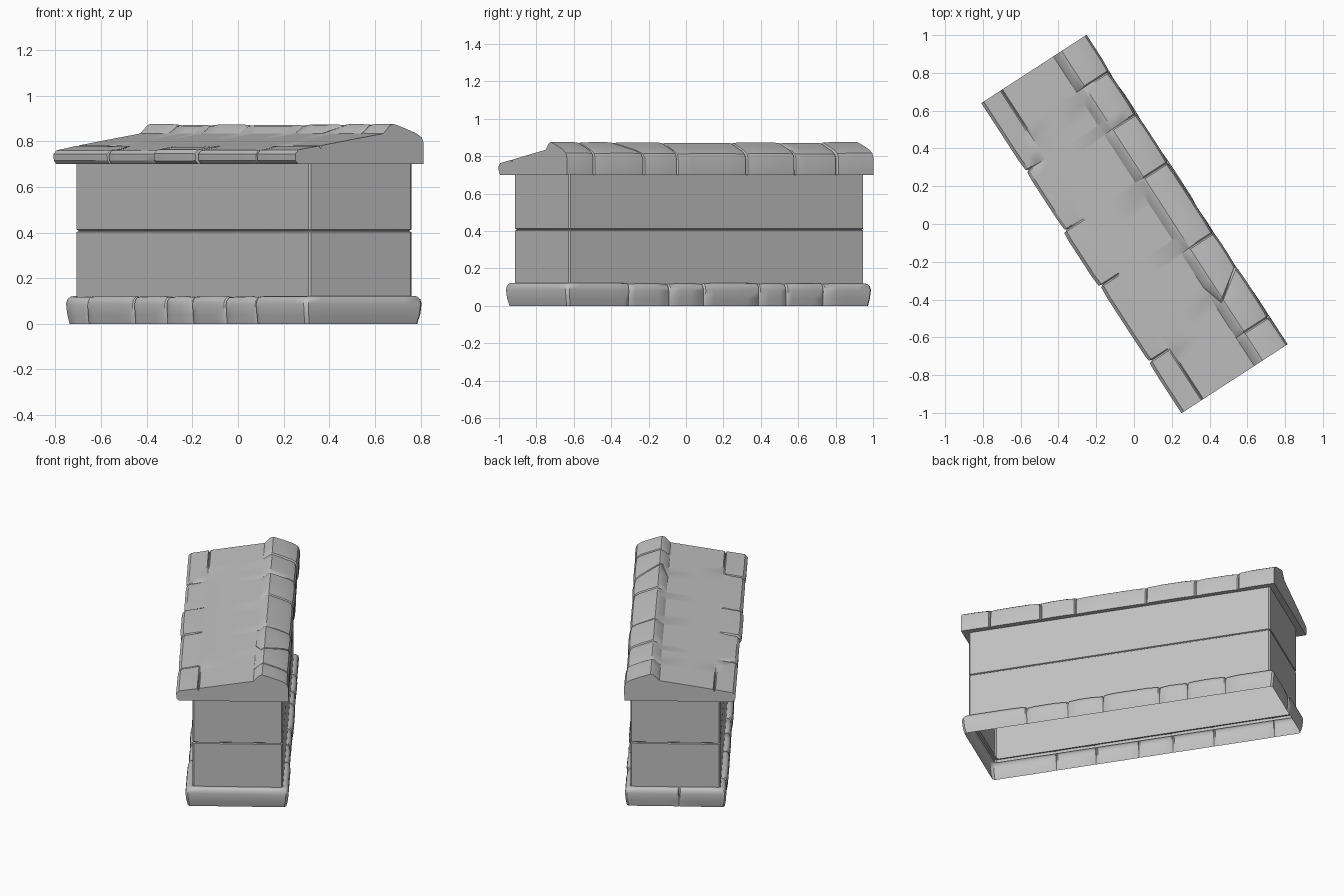
import bpy, bmesh, math, random
from mathutils import Vector

cube = bpy.data.objects.get("Cube")
if cube:
    bpy.data.objects.remove(cube, do_unlink=True)

stone = bpy.data.materials.new("grey_stone")
stone.use_nodes = True
grey = (0.53, 0.53, 0.53, 1)
stone.diffuse_color = grey
stone.node_tree.nodes["Principled BSDF"].inputs["Base Color"].default_value = grey

TURN = math.radians(33)     # the whole block stands turned about z
END = 0.977                 # half length of the roof
CRACK = 0.007               # half width of a crack


def loft(name, rings, close_ring=True, caps=False, angle=32):
    """Skin a list of point rings into one object."""
    bm = bmesh.new()
    rows = [[bm.verts.new(p) for p in ring] for ring in rings]
    n = len(rows[0])
    for a, b in zip(rows, rows[1:]):
        for i in range(n if close_ring else n - 1):
            j = (i + 1) % n
            bm.faces.new((a[i], a[j], b[j], b[i]))
    if caps:
        bm.faces.new(rows[0])
        bm.faces.new(rows[-1])
    bmesh.ops.recalc_face_normals(bm, faces=bm.faces)
    mesh = bpy.data.meshes.new(name)
    bm.to_mesh(mesh)
    bm.free()
    mesh.materials.append(stone)
    obj = bpy.data.objects.new(name, mesh)
    bpy.context.collection.objects.link(obj)
    obj.rotation_euler.z = TURN
    bpy.ops.object.select_all(action='DESELECT')
    obj.select_set(True)
    bpy.context.view_layer.objects.active = obj
    bpy.ops.object.shade_smooth_by_angle(angle=math.radians(angle))
    return obj


def stations(half, cracks, step=0.07):
    """Positions along an edge, with three close ones at every crack."""
    count = int(2 * half / step)
    plain = [-half + 2 * half * i / count for i in range(count + 1)]
    out = [p for p in plain if all(abs(p - c) > 0.02 for c in cracks)]
    for c in cracks:
        out += [c - CRACK, c, c + CRACK]
    return sorted(out)


def stone_offset(t, cracks, seed, depth=0.016, wobble=0.006):
    """Outward shift: deep at a crack, a gentle uneven pillow between."""
    gap = min((abs(t - c) for c in cracks), default=1)
    if gap < CRACK / 2:
        return -depth
    rng = random.Random(seed * 100 + sum(c < t for c in cracks))
    return rng.uniform(-wobble, wobble) - 0.005 * max(0, 1 - gap / 0.05)


# Roof: sloping slab with an eave course and a raised ridge course
eave_cracks = [-0.656, -0.179, 0.168, 0.545]
ridge_cracks = [-0.80, -0.48, -0.267, 0.176, 0.483, 0.75]
# x, z, weight of eave stones, weight of ridge stones
roof_profile = [
    (-0.318, 0.70, 0.8, 0), (-0.332, 0.715, 1, 0), (-0.334, 0.745, 1, 0),
    (-0.318, 0.762, 1, 0), (-0.26, 0.772, 0.5, 0), (-0.21, 0.78, 0, 0),
    (-0.203, 0.781, 0, 0), (-0.196, 0.782, 0, 0), (-0.05, 0.806, 0, 0),
    (0.125, 0.834, 0, 0), (0.16, 0.868, 0, 0.5), (0.178, 0.874, 0, 0.6),
    (0.24, 0.853, 0, 0.8), (0.295, 0.832, 0, 1), (0.322, 0.815, 0, 1),
    (0.332, 0.79, 0, 1), (0.332, 0.70, 0, 0.8)]
SEAM = 6


def roof_ring(y):
    eave = stone_offset(y, eave_cracks, 3, depth=0.024)
    ridge = stone_offset(y, ridge_cracks, 5)
    ring = []
    for i, (x, z, we, wr) in enumerate(roof_profile):
        out_e = (Vector((x, z)) - Vector((-0.24, 0.73))).normalized()
        out_r = (Vector((x, z)) - Vector((0.2, 0.75))).normalized()
        p = Vector((x, z)) + out_e * eave * we + out_r * ridge * wr
        if i in (0, len(roof_profile) - 1):
            p.y = z
        if i == SEAM:       # lengthwise seam fading in toward both ends
            p.y -= 0.014 * min(1, max(0, (abs(y) - 0.6) / 0.25))
        # one ridge joint runs slanted
        slant = max(0, 1 - abs(y + 0.48) / 0.2) if wr else 0
        ring.append((p.x, y - 0.12 * slant * min(1, (0.335 - x) / 0.17), p.y))
    return ring


loft("roof", [roof_ring(y) for y in stations(END, eave_cracks + ridge_cracks)],
     caps=True)


# Walls: two stacked courses with chamfered corners and a joint between
def wall_ring(inset, z, c=0.008):
    x0, x1, y = -0.238 + inset, 0.30 - inset, 0.94 - inset
    return [(x0 + c, -y, z), (x1 - c, -y, z), (x1, -y + c, z), (x1, y - c, z),
            (x1 - c, y, z), (x0 + c, y, z), (x0, y - c, z), (x0, -y + c, z)]


loft("walls", [wall_ring(i, z) for i, z in (
    (0, 0.10), (0, 0.402), (0.006, 0.406), (0.006, 0.409), (0, 0.413),
    (0, 0.705))])


# Base: open band of worn stones around the foot of the walls
X0, X1, Y = -0.277, 0.332, 0.972
mid, half_x = (X0 + X1) / 2, (X1 - X0) / 2
# centre, direction along, outward direction, half length, cracks
sides = [
    ((mid, -Y), (1, 0), (0, -1), half_x, []),
    ((X1, 0), (0, 1), (1, 0), Y, [-0.572, -0.316, -0.095, 0.256, 0.43, 0.668]),
    ((mid, Y), (-1, 0), (0, 1), half_x, [0.02]),
    ((X0, 0), (0, -1), (-1, 0), Y, [-0.795, -0.419, -0.162, 0.05, 0.316, 0.564])]
# inset, height, weight of the stone unevenness
base_profile = [(0.012, 0, 0.2), (0.004, 0.04, 0.8), (0, 0.085, 1),
                (0.004, 0.105, 1), (0.014, 0.117, 1), (0.024, 0.12, 0.8),
                (0.05, 0.118, 0)]


def base_ring(inset, z, weight):
    ring = []
    for k, (centre, along, out, half, cracks) in enumerate(sides):
        along, out = Vector(along), Vector(out)
        for t in stations(half - 0.012, cracks):
            shift = stone_offset(t, cracks, 11 + k, 0.013, 0.004) * weight
            scale = (half - inset) / half if abs(t) > half - 0.03 else 1
            p = Vector(centre) + along * t * scale + out * (shift - inset)
            ring.append((p.x, p.y, z + (shift * 0.7 if z > 0.08 else 0)))
    return ring


loft("base_stones", [base_ring(*row) for row in base_profile], angle=40)
